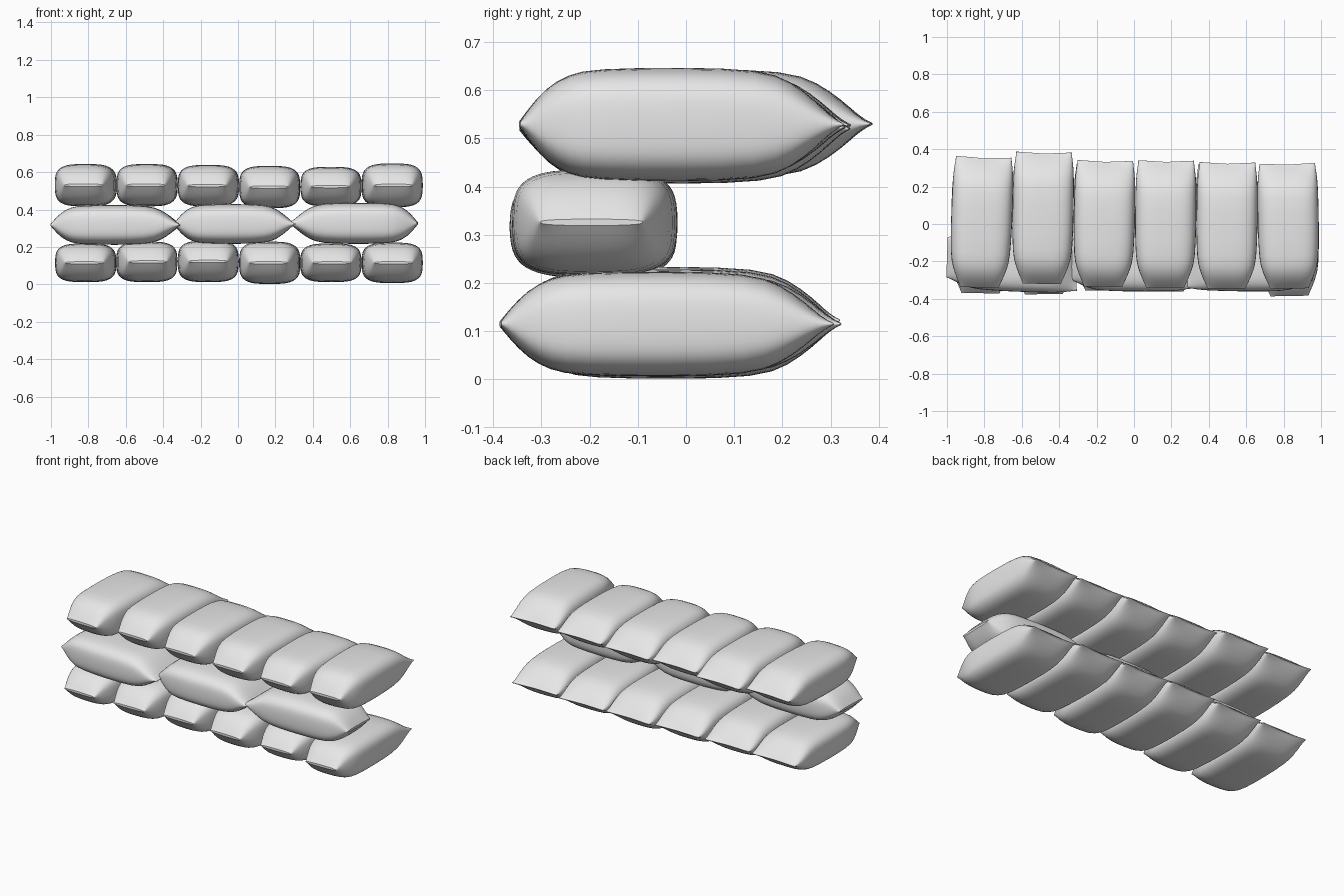
import bpy, bmesh, math
from mathutils import Matrix

cube = bpy.data.objects.get("Cube")
if cube:
    bpy.data.objects.remove(cube, do_unlink=True)

cloth = bpy.data.materials.new("pale_grey_cloth")
cloth.use_nodes = True
cloth.diffuse_color = (0.8, 0.8, 0.8, 1)
cloth.node_tree.nodes["Principled BSDF"].inputs["Base Color"].default_value = (0.8, 0.8, 0.8, 1)

# Bag sections along a unit length: position, half width, half height, squareness
SECTIONS = [
    (-0.50, 0.31, 0.03, 2.6), (-0.475, 0.33, 0.13, 3), (-0.42, 0.385, 0.32, 3.2),
    (-0.35, 0.44, 0.44, 3.4), (-0.27, 0.485, 0.49, 3.4), (0, 0.50, 0.50, 3.4),
    (0.25, 0.495, 0.485, 3.4), (0.34, 0.49, 0.38, 3.2), (0.42, 0.475, 0.21, 2.8),
    (0.475, 0.455, 0.09, 2.4), (0.50, 0.455, 0.03, 2.2),
]
SIDES = 28


def power(value, exponent):
    return math.copysign(abs(value) ** exponent, value)


def sandbag(name, size, centre, yaw):
    """Stuffed bag: narrow folded end at -y, wide sewn end at +y."""
    bm = bmesh.new()
    rings = []
    for t, w, h, n in SECTIONS:
        ring = []
        for i in range(SIDES):
            a = math.tau * i / SIDES
            u = power(math.cos(a), 2 / n)
            v = power(math.sin(a), 2 / n)
            # The sewn end is slightly hollow between its corners
            dip = 0.025 * (1 - u * u) * max(0, t - 0.4) * 10
            ring.append(bm.verts.new((u * w * size[0], (t - dip) * size[1], v * h * size[2])))
        rings.append(ring)
    for a, b in zip(rings, rings[1:]):
        for i in range(SIDES):
            j = (i + 1) % SIDES
            bm.faces.new((a[i], a[j], b[j], b[i]))
    bm.faces.new(rings[0])
    bm.faces.new(rings[-1])
    # Keep both seams crisp
    crease = bm.edges.layers.float.new("crease_edge")
    for ring in (rings[0], rings[-1]):
        for i in range(SIDES):
            bm.edges.get((ring[i], ring[(i + 1) % SIDES]))[crease] = 1
    bmesh.ops.recalc_face_normals(bm, faces=bm.faces)
    for f in bm.faces:
        f.smooth = len(f.verts) == 4
    mesh = bpy.data.meshes.new(name)
    bm.to_mesh(mesh)
    bm.free()
    mesh.materials.append(cloth)
    obj = bpy.data.objects.new(name, mesh)
    bpy.context.collection.objects.link(obj)
    obj.matrix_world = Matrix.Translation(centre) @ Matrix.Rotation(math.radians(yaw), 4, "Z")
    sub = obj.modifiers.new("soften", "SUBSURF")
    sub.levels = sub.render_levels = 1
    return obj


# Crosswise rows: front y, back y, bottom z, top z, yaw
TOP = [(-0.34, 0.36, 0.415, 0.645, -2), (-0.32, 0.385, 0.415, 0.645, -1),
       (-0.335, 0.34, 0.415, 0.64, -1), (-0.34, 0.34, 0.405, 0.635, -0.5),
       (-0.345, 0.33, 0.415, 0.63, -0.5), (-0.345, 0.325, 0.41, 0.648, 1)]
BOTTOM = [(-0.37, 0.31, 0.01, 0.22, -1), (-0.375, 0.31, 0.01, 0.23, 1),
          (-0.355, 0.32, 0.01, 0.235, 0), (-0.36, 0.32, 0, 0.23, -1),
          (-0.355, 0.32, 0.01, 0.22, 1), (-0.385, 0.305, 0.005, 0.225, 1)]
for row, bags in (("top", TOP), ("bottom", BOTTOM)):
    for i, (front, back, low, high, yaw) in enumerate(bags):
        x = (i - 2.5) * 0.328 + 0.005
        sandbag(f"{row}_sandbag_{i + 1}", (0.33, back - front, high - low),
                (x, (front + back) / 2, (low + high) / 2), yaw)

# Lengthwise middle row: left x, right x, bottom z, top z, yaw
MIDDLE = [(-1.0, -0.3, 0.21, 0.425, -92), (-0.34, 0.31, 0.215, 0.43, -90),
          (0.27, 0.96, 0.215, 0.437, 89)]
for i, (x0, x1, low, high, yaw) in enumerate(MIDDLE):
    sandbag(f"middle_sandbag_{i + 1}", (0.345, x1 - x0, high - low),
            ((x0 + x1) / 2, -0.19, (low + high) / 2), yaw)
